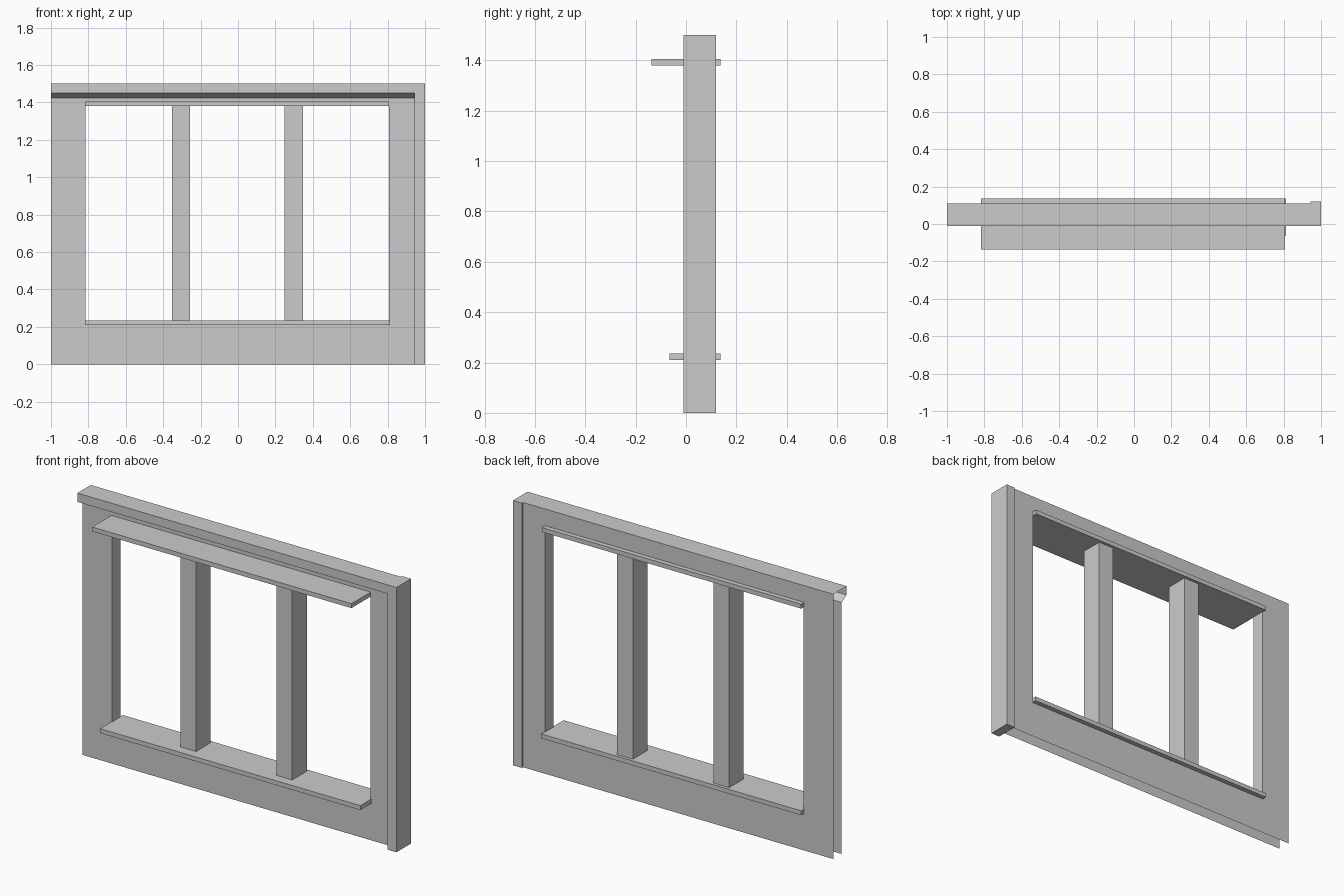
import bpy
import bmesh

cube = bpy.data.objects.get("Cube")
if cube:
    bpy.data.objects.remove(cube, do_unlink=True)

GREY = (0.6, 0.6, 0.6, 1)
grey = bpy.data.materials.new("light_grey")
grey.use_nodes = True
grey.diffuse_color = GREY
grey.node_tree.nodes["Principled BSDF"].inputs["Base Color"].default_value = GREY


def finish(name, bm):
    mesh = bpy.data.meshes.new(name)
    bm.to_mesh(mesh)
    bm.free()
    mesh.materials.append(grey)
    obj = bpy.data.objects.new(name, mesh)
    bpy.context.collection.objects.link(obj)
    return obj


def box(name, xs, ys, zs):
    bm = bmesh.new()
    bmesh.ops.create_cube(bm, size=1)
    for v in bm.verts:
        v.co = [r[0] if c < 0 else r[1] for c, r in zip(v.co, (xs, ys, zs))]
    return finish(name, bm)


def quad(bm, points):
    return bm.faces.new([bm.verts.new(p) for p in points])


# Main dimensions
FRONT, BACK = 0.035, 0.11
LEFT_POST = 0.945
CAP_FRONT, CAP_LOW, SLANT_LOW, TOP = -0.01, 1.45, 1.425, 1.5
HOLE_X = (-0.815, 0.807)
HOLE_Z = (0.22, 1.39)


def wall_sheet(bm, y, height, flip):
    """Flat sheet around the window opening."""
    xs = (-1, *HOLE_X, LEFT_POST)
    zs = (0, *HOLE_Z, height)
    for i in range(3):
        for j in range(3):
            if i == 1 and j == 1:
                continue
            a, b, c, d = xs[i], xs[i + 1], zs[j], zs[j + 1]
            pts = [(a, y, c), (b, y, c), (b, y, d), (a, y, d)]
            quad(bm, pts[::-1] if flip else pts)


# Hollow wall: two sheets, open at the bottom and at the right end
bm = bmesh.new()
wall_sheet(bm, FRONT, SLANT_LOW, False)
wall_sheet(bm, BACK, TOP, True)

# Lining of the window opening
(x0, x1), (z0, z1) = HOLE_X, HOLE_Z
ring = [(x0, z0), (x1, z0), (x1, z1), (x0, z1)]
for k in range(4):
    (ax, az), (bx, bz) = ring[k], ring[(k + 1) % 4]
    quad(bm, [(ax, FRONT, az), (bx, FRONT, bz), (bx, BACK, bz), (ax, BACK, az)])
bmesh.ops.remove_doubles(bm, verts=bm.verts, dist=0.0001)
bmesh.ops.dissolve_limit(bm, angle_limit=0.01, verts=bm.verts, edges=bm.edges)
finish("wall", bm)

# Overhanging top rail with a slanted underside
bm = bmesh.new()
profile = [(FRONT, SLANT_LOW), (CAP_FRONT, CAP_LOW), (CAP_FRONT, TOP), (BACK, TOP)]
for (ya, za), (yb, zb) in zip(profile, profile[1:]):
    quad(bm, [(-1, ya, za), (LEFT_POST, ya, za), (LEFT_POST, yb, zb), (-1, yb, zb)])
bmesh.ops.remove_doubles(bm, verts=bm.verts, dist=0.0001)
finish("top_rail", bm)

# End post, window shelves and mullions
box("end_post", (LEFT_POST, 1), (CAP_FRONT, 0.12), (0, TOP))
box("lower_shelf", (-0.818, 0.812), (-0.065, 0.137), (0.21, 0.235))
box("upper_shelf", (-0.818, 0.807), (-0.137, 0.137), (1.38, 1.405))
for name, x in (("right_mullion", -0.305), ("left_mullion", 0.298)):
    box(name, (x - 0.049, x + 0.049), (CAP_FRONT, 0.12), (0.235, 1.38))
